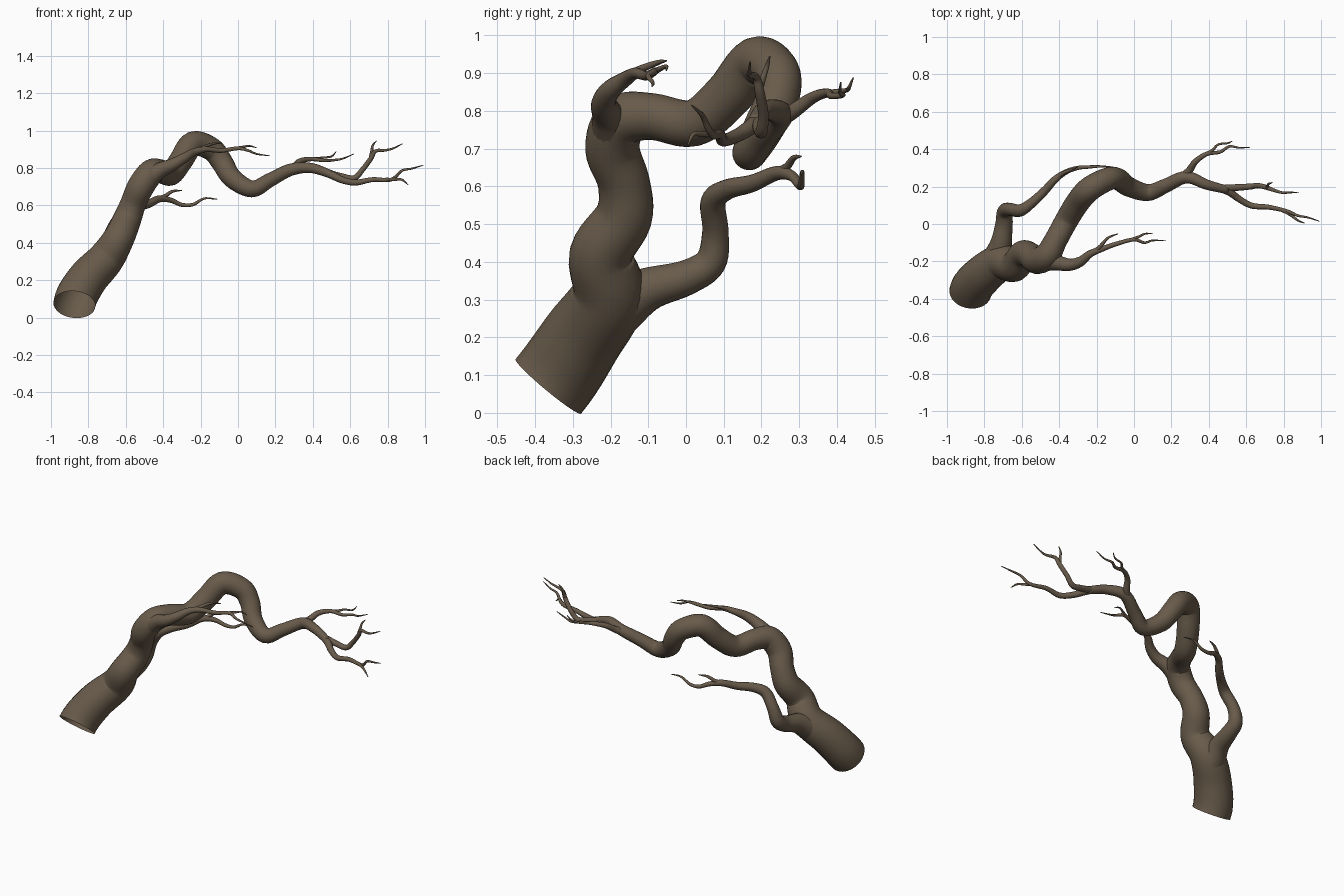
import bpy, bmesh, math
from mathutils import Vector

bark = bpy.data.materials.new("bark_brown")
bark.diffuse_color = (0.14, 0.105, 0.07, 1)


def spline(pts, start_dir=None, steps=6):
    """Catmull-Rom samples through (x, y, z, radius) points."""
    p = [Vector(q) for q in pts]
    first = 2 * p[0] - p[1]
    if start_dir:
        d = Vector(start_dir).normalized() * (p[1] - p[0]).length * 2
        first = p[1] - Vector((*d, 0))
    p = [first] + p + [2 * p[-1] - p[-2]]
    out = []
    for i in range(1, len(p) - 2):
        a, b, c, d = p[i - 1:i + 3]
        for s in range(steps):
            t = s / steps
            out.append(0.5 * (2 * b + (c - a) * t + (2 * a - 5 * b + 4 * c - d) * t * t
                              + (3 * b - a - 3 * c + d) * t ** 3))
    return out + [p[-2]]


def limb(name, pts, sides=16, start_dir=None):
    """Round tapering tube along a path, open at the start, closed at the tip."""
    path = spline(pts, start_dir)
    pos = [Vector(q[:3]) for q in path]
    bm = bmesh.new()
    rings, side = [], None
    for i, c in enumerate(pos):
        tan = (pos[min(i + 1, len(pos) - 1)] - pos[max(i - 1, 0)]).normalized()
        if i == 0 and start_dir:
            tan = Vector(start_dir).normalized()
        if side is None:
            side = tan.orthogonal()
        side = (side - tan * side.dot(tan)).normalized()
        up = tan.cross(side)
        r = max(path[i][3], 0.002)
        rings.append([bm.verts.new(c + r * (side * math.cos(k * math.tau / sides)
                                            + up * math.sin(k * math.tau / sides)))
                      for k in range(sides)])
    for a, b in zip(rings, rings[1:]):
        for k in range(sides):
            n = (k + 1) % sides
            bm.faces.new((a[k], a[n], b[n], b[k]))
    bm.faces.new(rings[-1])
    for f in bm.faces:
        f.smooth = True
    me = bpy.data.meshes.new(name)
    bm.to_mesh(me)
    bm.free()
    me.materials.append(bark)
    ob = bpy.data.objects.new(name, me)
    bpy.context.collection.objects.link(ob)
    return ob


# Main limb from the sawn base to the outer fork
limb("main_limb", [
    (-0.875, -0.365, 0.07, 0.113), (-0.81, -0.275, 0.20, 0.108), (-0.71, -0.205, 0.31, 0.098),
    (-0.64, -0.225, 0.42, 0.084), (-0.595, -0.165, 0.52, 0.076), (-0.56, -0.165, 0.61, 0.069),
    (-0.52, -0.195, 0.70, 0.072), (-0.465, -0.17, 0.775, 0.070), (-0.42, -0.09, 0.785, 0.062),
    (-0.36, 0.02, 0.768, 0.062), (-0.305, 0.11, 0.84, 0.064), (-0.24, 0.185, 0.93, 0.066),
    (-0.14, 0.24, 0.90, 0.062), (-0.085, 0.24, 0.83, 0.058), (-0.03, 0.20, 0.745, 0.053),
    (0.075, 0.168, 0.688, 0.045), (0.17, 0.205, 0.735, 0.038), (0.28, 0.25, 0.79, 0.033),
    (0.39, 0.21, 0.80, 0.027), (0.50, 0.182, 0.765, 0.022)],
    sides=28, start_dir=(0.1, 0.64, 0.77))

# Outer fork, lower arm with its twigs
limb("outer_lower_arm", [
    (0.45, 0.195, 0.785, 0.021), (0.51, 0.172, 0.758, 0.021), (0.56, 0.135, 0.735, 0.018),
    (0.63, 0.098, 0.722, 0.016), (0.72, 0.09, 0.738, 0.013), (0.82, 0.068, 0.738, 0.010),
    (0.875, 0.045, 0.785, 0.007), (0.93, 0.035, 0.797, 0.005), (0.99, 0.015, 0.815, 0.002)])
limb("outer_lower_twig", [
    (0.79, 0.074, 0.74, 0.009), (0.835, 0.05, 0.738, 0.008), (0.875, 0.02, 0.738, 0.006),
    (0.91, 0.005, 0.71, 0.002)], 10)

# Outer fork, upper arm with its twigs
limb("outer_upper_arm", [
    (0.47, 0.19, 0.775, 0.019), (0.55, 0.195, 0.755, 0.018), (0.62, 0.20, 0.745, 0.016),
    (0.665, 0.205, 0.79, 0.014), (0.71, 0.195, 0.85, 0.013), (0.735, 0.185, 0.89, 0.010),
    (0.79, 0.168, 0.895, 0.007), (0.83, 0.168, 0.905, 0.005), (0.88, 0.17, 0.93, 0.002)])
limb("outer_upper_twig", [
    (0.71, 0.195, 0.86, 0.010), (0.715, 0.205, 0.89, 0.008), (0.72, 0.215, 0.92, 0.006),
    (0.74, 0.222, 0.945, 0.002)], 10)

# Rear side arm at the outer bend
limb("rear_arm", [
    (0.25, 0.24, 0.775, 0.026), (0.295, 0.285, 0.80, 0.020), (0.33, 0.335, 0.835, 0.016),
    (0.39, 0.375, 0.848, 0.012), (0.46, 0.385, 0.840, 0.009), (0.51, 0.415, 0.842, 0.007),
    (0.56, 0.408, 0.85, 0.005), (0.62, 0.41, 0.875, 0.002)], 12)
limb("rear_twig", [
    (0.38, 0.37, 0.848, 0.010), (0.42, 0.395, 0.85, 0.008), (0.45, 0.425, 0.855, 0.006),
    (0.50, 0.432, 0.862, 0.005), (0.525, 0.443, 0.888, 0.002)], 10)

# Lower side branch
limb("lower_branch", [
    (-0.73, -0.19, 0.28, 0.085), (-0.71, -0.10, 0.328, 0.058), (-0.695, 0.0, 0.358, 0.047),
    (-0.69, 0.065, 0.40, 0.042), (-0.665, 0.078, 0.48, 0.035), (-0.61, 0.072, 0.56, 0.033),
    (-0.55, 0.11, 0.592, 0.027), (-0.48, 0.175, 0.608, 0.023), (-0.42, 0.24, 0.635, 0.019),
    (-0.36, 0.28, 0.628, 0.014), (-0.30, 0.30, 0.603, 0.011), (-0.24, 0.305, 0.605, 0.009),
    (-0.18, 0.308, 0.637, 0.006), (-0.11, 0.305, 0.633, 0.002)], 20)
limb("lower_branch_twig", [
    (-0.43, 0.23, 0.63, 0.015), (-0.39, 0.265, 0.65, 0.011), (-0.35, 0.285, 0.675, 0.008),
    (-0.30, 0.305, 0.68, 0.002)], 10)

# Upper side branch on the front
limb("upper_branch", [
    (-0.49, -0.19, 0.74, 0.066), (-0.42, -0.205, 0.785, 0.044), (-0.345, -0.218, 0.82, 0.033),
    (-0.285, -0.20, 0.855, 0.027), (-0.235, -0.16, 0.885, 0.020), (-0.17, -0.133, 0.90, 0.015),
    (-0.09, -0.105, 0.893, 0.012), (0.0, -0.083, 0.905, 0.010), (0.055, -0.10, 0.893, 0.007),
    (0.10, -0.088, 0.875, 0.005), (0.17, -0.09, 0.865, 0.002)], 18)
limb("upper_branch_inner_twig", [
    (-0.24, -0.165, 0.88, 0.016), (-0.185, -0.125, 0.908, 0.011), (-0.14, -0.075, 0.928, 0.007),
    (-0.085, -0.052, 0.933, 0.002)], 10)
limb("upper_branch_outer_twig", [
    (-0.02, -0.085, 0.903, 0.009), (0.025, -0.068, 0.912, 0.007), (0.06, -0.052, 0.918, 0.005),
    (0.10, -0.052, 0.908, 0.002)], 10)
